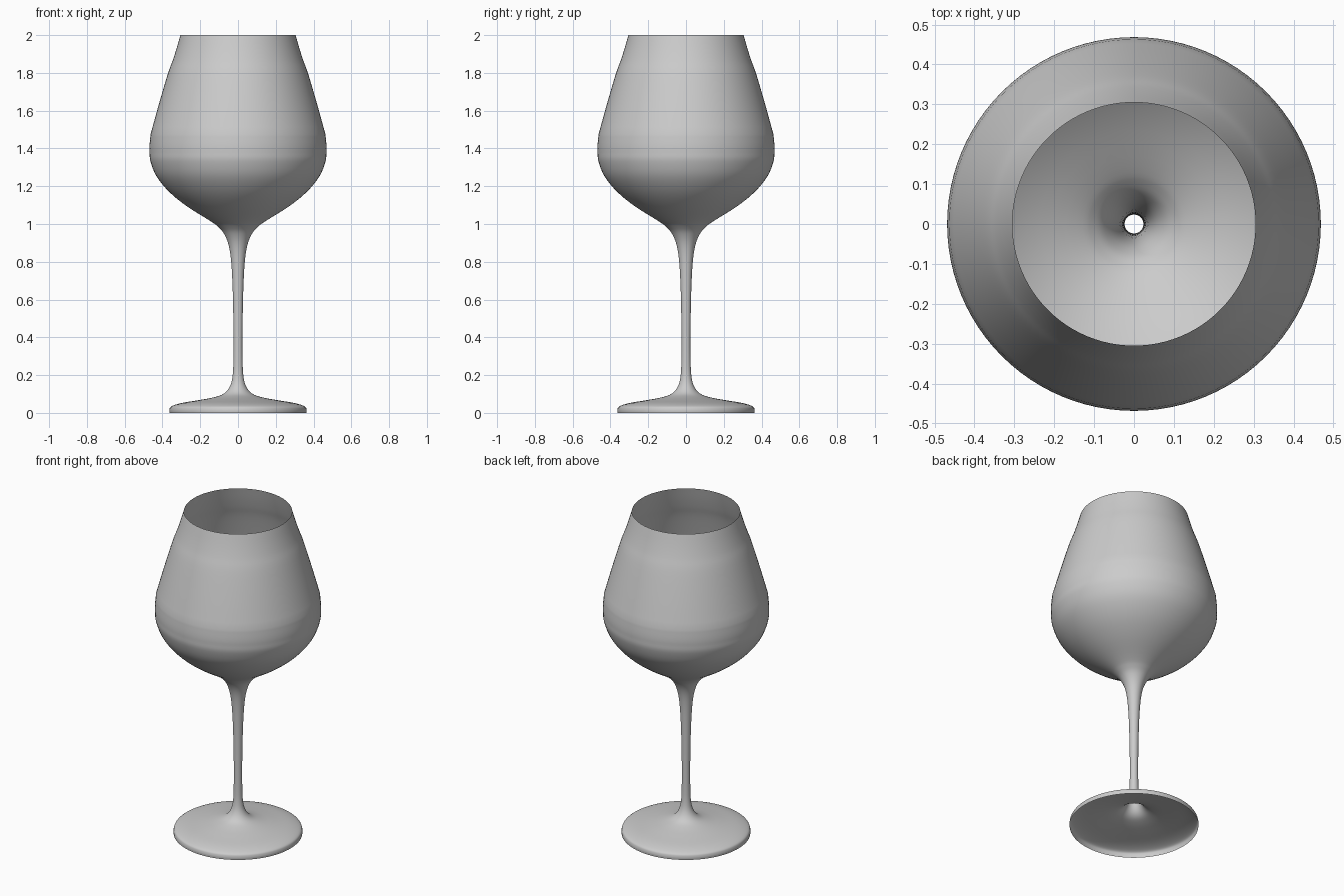
import bpy, bmesh, math
from mathutils import Vector

if "Cube" in bpy.data.objects:
    bpy.data.objects.remove(bpy.data.objects["Cube"])

SIDES = 96

# (radius, height) outlines of the thin, hollow, open-bottomed shell
FOOT = [(0.363, 0.0), (0.363, 0.018), (0.352, 0.035), (0.30, 0.052), (0.21, 0.067),
        (0.13, 0.082), (0.075, 0.102), (0.043, 0.14), (0.028, 0.2)]
STEM = [(0.028, 0.2), (0.024, 0.3), (0.024, 0.45), (0.028, 0.65), (0.036, 0.8),
        (0.05, 0.89), (0.075, 0.95), (0.105, 0.985)]
BOWL = [(0.105, 0.985), (0.145, 1.015), (0.265, 1.09), (0.36, 1.166), (0.43, 1.25),
        (0.463, 1.33), (0.468, 1.38), (0.468, 1.42), (0.463, 1.475)]
UPPER = [(0.463, 1.475), (0.42, 1.63), (0.373, 1.79), (0.346, 1.865),
         (0.325, 1.93), (0.305, 2.0)]


def smooth_path(points, steps=4):
    """Catmull-Rom curve through the outline points."""
    p = [Vector(q) for q in points]
    p = [2 * p[0] - p[1]] + p + [2 * p[-1] - p[-2]]
    out = []
    for a, b, c, d in zip(p, p[1:], p[2:], p[3:]):
        for i in range(steps):
            t = i / steps
            out.append(0.5 * (2 * b + (c - a) * t + (2 * a - 5 * b + 4 * c - d) * t * t
                              + (3 * b - a - 3 * c + d) * t ** 3))
    return out + [p[-2]]


# Foot, stem and lower bowl flow together; a soft ridge meets the tapered upper bowl
profile = smooth_path(FOOT + STEM[1:] + BOWL[1:])
profile += smooth_path(UPPER)[1:]

bm = bmesh.new()
rings = [[bm.verts.new((r * math.cos(2 * math.pi * k / SIDES),
                        r * math.sin(2 * math.pi * k / SIDES), z))
          for k in range(SIDES)] for r, z in profile]
for low, high in zip(rings, rings[1:]):
    for k in range(SIDES):
        n = (k + 1) % SIDES
        bm.faces.new((low[k], low[n], high[n], high[k])).smooth = True

mesh = bpy.data.meshes.new("wine_glass")
bm.to_mesh(mesh)
bm.free()
glass = bpy.data.objects.new("wine_glass", mesh)
bpy.context.collection.objects.link(glass)
